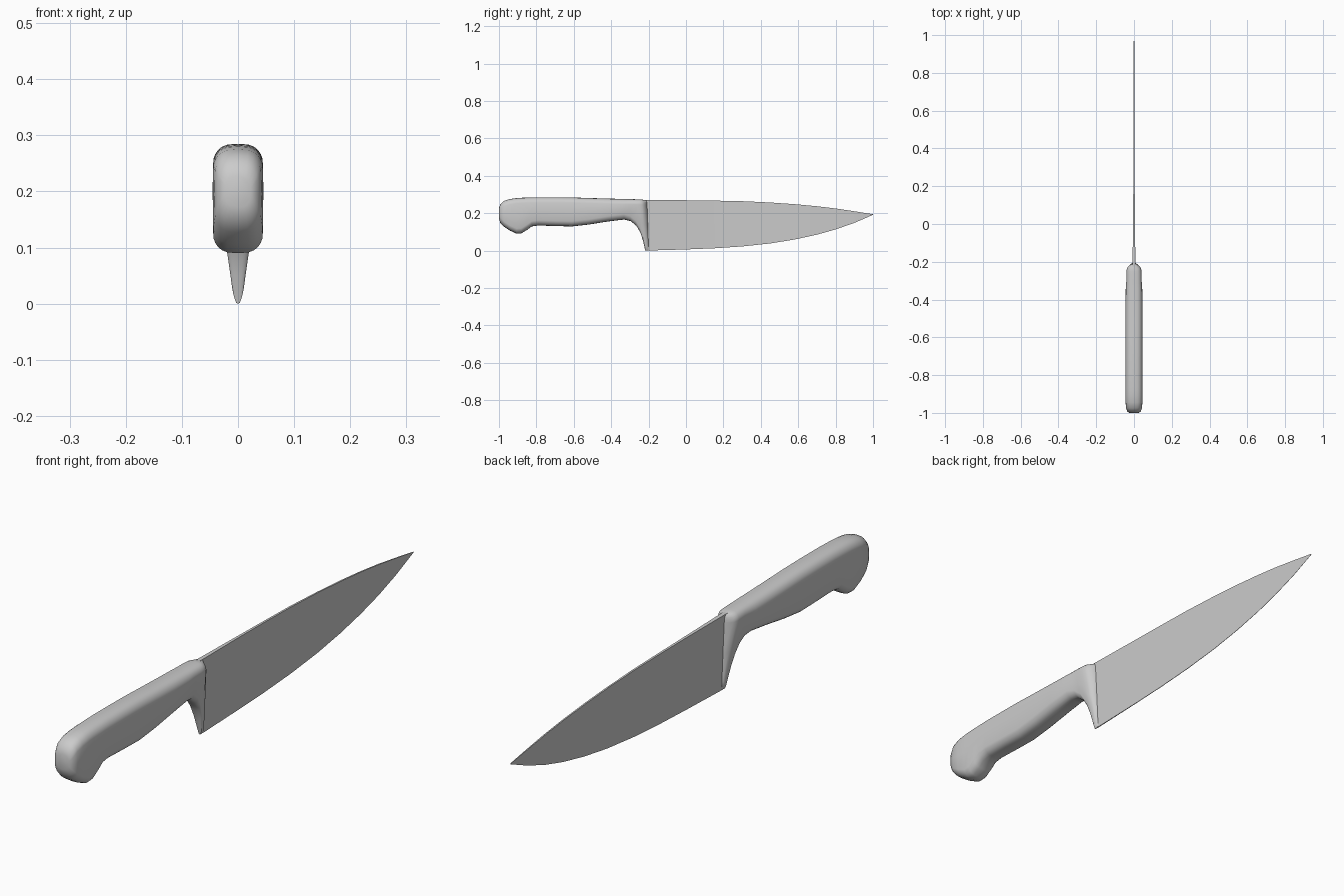
import bpy, math

if "Cube" in bpy.data.objects:
    bpy.data.objects.remove(bpy.data.objects["Cube"])

def add_mesh(name, rings, angle):
    """Skin a list of equal-length closed rings and cap both ends."""
    n = len(rings[0])
    verts = [v for ring in rings for v in ring]
    faces = [(r * n + i, r * n + (i + 1) % n, (r + 1) * n + (i + 1) % n, (r + 1) * n + i)
             for r in range(len(rings) - 1) for i in range(n)]
    faces.append(tuple(reversed(range(n))))
    faces.append(tuple(range((len(rings) - 1) * n, len(rings) * n)))
    mesh = bpy.data.meshes.new(name)
    mesh.from_pydata(verts, [], faces)
    mesh.update()
    obj = bpy.data.objects.new(name, mesh)
    bpy.context.collection.objects.link(obj)
    bpy.ops.object.select_all(action='DESELECT')
    obj.select_set(True)
    bpy.context.view_layer.objects.active = obj
    bpy.ops.object.mode_set(mode='EDIT')
    bpy.ops.mesh.select_all(action='SELECT')
    bpy.ops.mesh.normals_make_consistent(inside=False)
    bpy.ops.object.mode_set(mode='OBJECT')
    bpy.ops.object.shade_smooth_by_angle(angle=math.radians(angle))
    return obj

def section(top_y, top_z, bot_y, bot_z, top_w, bot_w, n=24):
    """Rounded, optionally tilted and tapered section."""
    half = (top_z - bot_z) / 2
    ring = []
    for i in range(n):
        a = 2 * math.pi * i / n
        c, s = math.cos(a), math.sin(a)
        # corner radius follows the width so sides stay flat
        r = min(0.036, half)
        k = (half - r) * max(-1, min(1, s * 4)) + r * math.copysign(abs(s) ** 1.1, s)
        t = (k / half + 1) / 2
        w = bot_w + (top_w - bot_w) * t
        x = math.copysign(abs(c) ** 0.65, c) * w
        ring.append((x, bot_y + (top_y - bot_y) * t, bot_z + (top_z - bot_z) * t))
    return ring

# Handle with pommel hook, finger guard and bolster
W = 0.045
stations = [
    (-1.0, .228, -1.0, .172, .024, .024),
    (-.992, .248, -.993, .148, .036, .036),
    (-.975, .265, -.972, .127, .042, .042),
    (-.945, .275, -.94, .106, W, W),
    (-.91, .280, -.905, .090, W, W),
    (-.885, .282, -.88, .092, W, W),
    (-.86, .283, -.85, .110, W, W),
    (-.83, .284, -.825, .129, W, W),
    (-.79, .285, -.79, .134, W, W),
    (-.70, .285, -.70, .131, W, W),
    (-.61, .284, -.61, .129, W, W),
    (-.52, .281, -.52, .139, W, W),
    (-.42, .278, -.42, .155, W, W),
    (-.34, .276, -.33, .166, W, .042),
    (-.31, .275, -.295, .157, W, .032),
    (-.285, .275, -.265, .132, W, .027),
    (-.265, .274, -.243, .095, W, .021),
    (-.25, .274, -.229, .050, .044, .014),
    (-.238, .273, -.218, .0, .042, .007),
    (-.226, .271, -.204, .0, .034, .006),
    (-.208, .270, -.200, .002, .007, .003),
]
add_mesh("handle", [section(*s) for s in stations], 40)

# Blade: wedge section, spine to cutting edge, narrowing to the tip
profile = [  # spine y, spine z, edge y, edge z, half thickness
    (-.225, .271, -.205, .0, .008),
    (0, .269, 0, .006, .005),
    (.15, .267, .15, .012, .004),
    (.30, .264, .30, .022, .0035),
    (.45, .257, .45, .038, .003),
    (.58, .248, .58, .059, .003),
    (.70, .237, .70, .085, .0025),
    (.80, .225, .80, .113, .0025),
    (.90, .210, .90, .148, .002),
    (1.0, .194, 1.0, .191, .001),
]
blade_rings = [[(-h, sy, sz), (h, sy, sz), (h * .25, ey, ez), (-h * .25, ey, ez)]
               for sy, sz, ey, ez, h in profile]
add_mesh("blade", blade_rings, 30)
